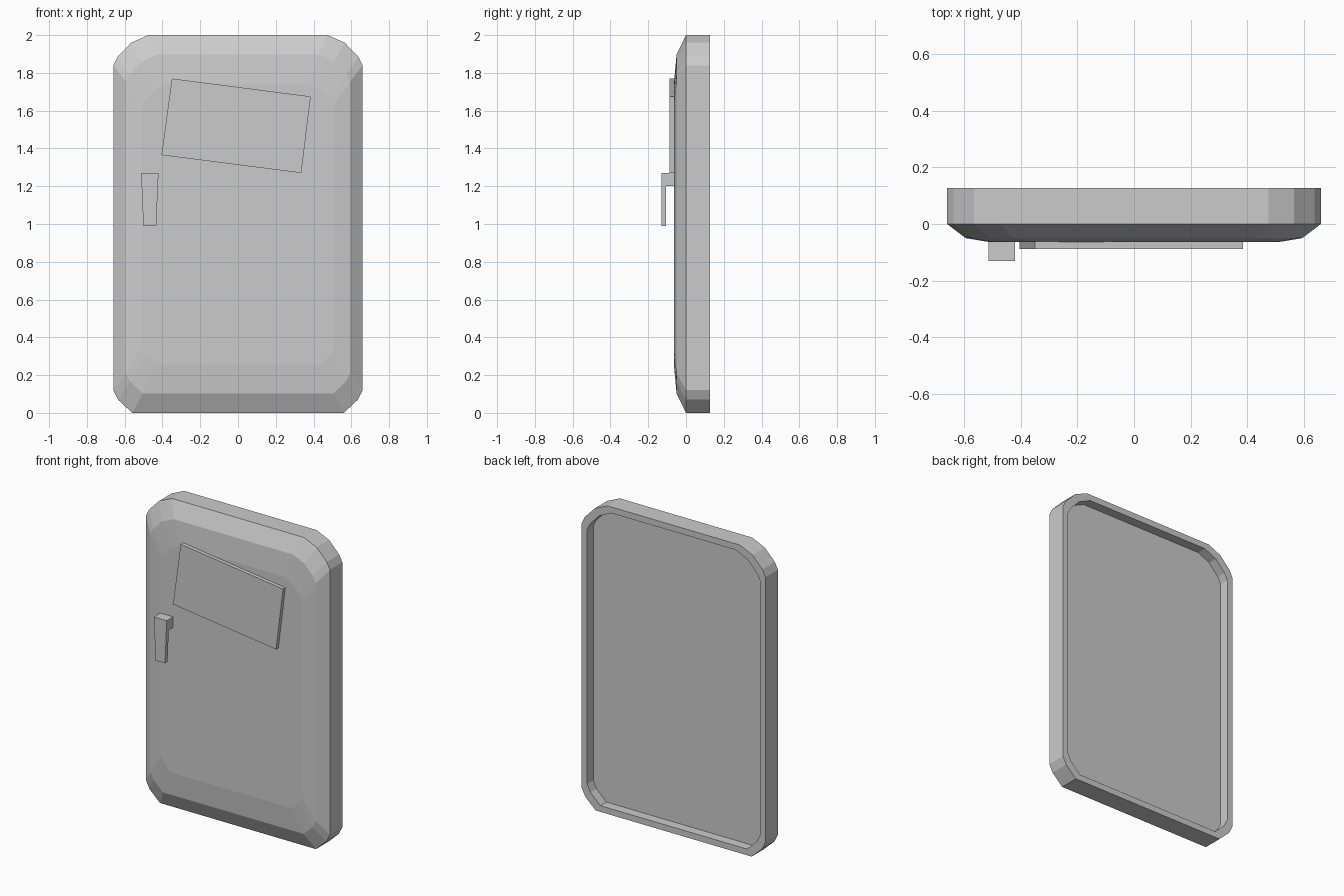
import bpy, bmesh

cube = bpy.data.objects.get("Cube")
if cube:
    bpy.data.objects.remove(cube)

grey = bpy.data.materials.new("plain grey")
grey.use_nodes = True
colour = (0.6, 0.6, 0.6, 1)
grey.diffuse_color = colour
grey.node_tree.nodes["Principled BSDF"].inputs["Base Color"].default_value = colour


def loft(name, rings):
    """Join rings of points with quads and cap both ends."""
    bm = bmesh.new()
    loops = [[bm.verts.new(p) for p in ring] for ring in rings]
    n = len(loops[0])
    for a, b in zip(loops, loops[1:]):
        for i in range(n):
            j = (i + 1) % n
            bm.faces.new((a[i], a[j], b[j], b[i]))
    bm.faces.new(loops[0])
    bm.faces.new(loops[-1])
    bmesh.ops.recalc_face_normals(bm, faces=bm.faces[:])
    mesh = bpy.data.meshes.new(name)
    bm.to_mesh(mesh)
    bm.free()
    mesh.materials.append(grey)
    obj = bpy.data.objects.new(name, mesh)
    bpy.context.collection.objects.link(obj)
    return obj


# Door outline: right half from bottom to top, mirrored to the left
half = [(0.56, 0), (0.635, 0.07), (0.66, 0.12),
        (0.66, 1.84), (0.638, 1.885), (0.565, 1.96), (0.475, 2)]
outline = half + [(-x, z) for x, z in reversed(half)]


def ring(y, sx, sz):
    return [(x * sx, y, 1 + (z - 1) * sz) for x, z in outline]


# Door shell: bulging front, side wall, rim and recessed back
loft("door_panel", [
    ring(-0.064, 0.77, 0.745),
    ring(-0.05, 0.9, 0.897),
    ring(0, 1, 1),
    ring(0.127, 1, 1),
    ring(0.127, 0.94, 0.96),
    ring(0.065, 0.94, 0.96),
])

# Tilted notice board on the front
board = [(-0.35, 1.77), (0.385, 1.675), (0.335, 1.27), (-0.405, 1.365)]
loft("sign_board", [[(x, y, z) for x, z in board] for y in (-0.088, -0.06)])

# Handle: hooked side profile, narrower towards the bottom
profile = [(-0.06, 1.27), (-0.13, 1.27), (-0.13, 0.99),
           (-0.105, 0.99), (-0.105, 1.2), (-0.06, 1.2)]


def handle_side(side):
    return [(-0.467 + side * (0.034 + 0.012 * (z - 0.99) / 0.28), y, z)
            for y, z in profile]


loft("door_handle", [handle_side(-1), handle_side(1)])
